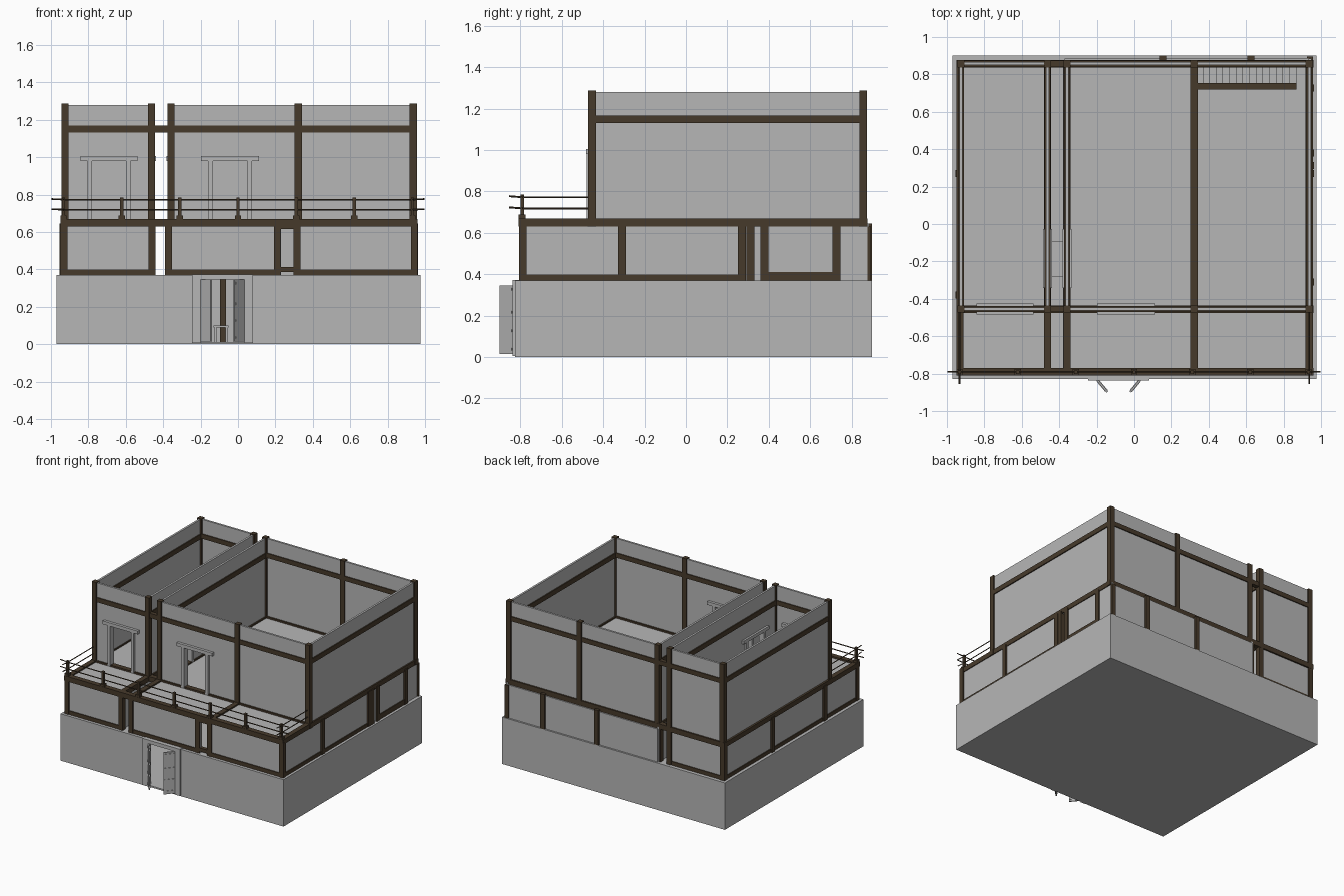
import bpy, bmesh, math
from mathutils import Matrix, Vector

if "Cube" in bpy.data.objects:
    bpy.data.objects.remove(bpy.data.objects["Cube"])


def material(name, col):
    m = bpy.data.materials.new(name)
    m.diffuse_color = (*col, 1)
    m.use_nodes = True
    m.node_tree.nodes["Principled BSDF"].inputs["Base Color"].default_value = m.diffuse_color
    return m


GREY = material("plaster_grey", (0.47, 0.47, 0.47))
BROWN = material("dark_timber", (0.062, 0.042, 0.024))


def boxes(name, mat, items):
    """One object from boxes given as (x0, x1, y0, y1, z0, z1)."""
    bm = bmesh.new()
    for x0, x1, y0, y1, z0, z1 in items:
        mtx = Matrix.Translation(((x0 + x1) / 2, (y0 + y1) / 2, (z0 + z1) / 2))
        mtx = mtx @ Matrix.Diagonal((abs(x1 - x0), abs(y1 - y0), abs(z1 - z0), 1))
        bmesh.ops.create_cube(bm, size=1, matrix=mtx)
    me = bpy.data.meshes.new(name)
    bm.to_mesh(me)
    bm.free()
    me.materials.append(mat)
    ob = bpy.data.objects.new(name, me)
    bpy.context.collection.objects.link(ob)
    return ob


def wall_x(y, x0, x1, z0, z1, t=0.016, door=None):
    """Wall along x, with an optional door (x0, x1, top)."""
    a, b = y - t / 2, y + t / 2
    if not door:
        return [(x0, x1, a, b, z0, z1)]
    d0, d1, dz = door
    return [(x0, d0, a, b, z0, z1), (d1, x1, a, b, z0, z1), (d0, d1, a, b, dz, z1)]


def wall_y(x, y0, y1, z0, z1, t=0.016, door=None):
    return [(c, d, a, b, e, f) for a, b, c, d, e, f in wall_x(x, y0, y1, z0, z1, t, door)]


def post(x, y, z0, z1, w=0.038):
    return (x - w / 2, x + w / 2, y - w / 2, y + w / 2, z0, z1)


# Main levels
B, F, T = 0.37, 0.665, 1.28
XS = (-0.925, -0.463, -0.358, 0.322, 0.937)   # upper post lines
YF, YB, YD = -0.455, 0.857, -0.79             # upper front, back, balcony front

# Base storey: hollow, with a door opening in front
boxes("base_walls", GREY,
      wall_x(-0.815, -0.97, 0.977, 0, B, 0.025, (-0.2, 0.035, 0.345))
      + wall_x(0.89, -0.97, 0.977, 0, B, 0.02)
      + wall_y(-0.96, -0.81, 0.89, 0, B, 0.02) + wall_y(0.967, -0.81, 0.89, 0, B, 0.02))
boxes("base_floor", GREY, [(-0.97, 0.977, -0.827, 0.9, 0, 0.012)])
boxes("base_ceiling", GREY, [(-0.965, 0.972, -0.822, 0.895, B - 0.012, B)])
boxes("base_door_frame", GREY, [(-0.245, -0.2, -0.838, -0.8, 0.005, B),
                                (0.035, 0.08, -0.838, -0.8, 0.005, B),
                                (-0.245, 0.08, -0.838, -0.8, 0.345, B + 0.003)])

# Open front door leaves with raised rails
for side, hx, ang in (("left", -0.198, -50), ("right", 0.033, 230)):
    L = 0.085
    s = 1 if side == "left" else -1
    leaf = boxes(side + "_door_leaf", GREY,
                 [(0, L, -0.005, 0.005, 0.015, 0.345)]
                 + [(0.006, L - 0.006, -0.008, 0.008, z, z + 0.012)
                    for z in (0.03, 0.12, 0.21, 0.32)])
    leaf.location = (hx, -0.833, 0)
    leaf.rotation_euler = (0, 0, math.radians(ang))

# Interior post and small stand seen through the door
boxes("inner_post", BROWN, [post(-0.08, 0.05, 0.012, B - 0.012, 0.034)])
boxes("inner_stand", GREY, [(-0.13, -0.05, -0.1, -0.02, 0.088, 0.1)]
      + [post(x, y, 0, 0.09, 0.012) for x in (-0.12, -0.06) for y in (-0.09, -0.03)])

# Middle storey walls: two houses with an open alley between
boxes("middle_front_wall", GREY, wall_x(YD, -0.925, -0.46, B, F - 0.02)
      + wall_x(YD, -0.372, 0.94, B, F - 0.02, door=(0.23, 0.30, 0.62)))
boxes("middle_back_wall", GREY, wall_x(YB, -0.925, -0.463, B, F - 0.02)
      + wall_x(0.878, -0.372, 0.94, B, F - 0.035))
boxes("middle_side_walls", GREY,
      wall_y(-0.93, YD, YB, B, F - 0.02) + wall_y(-0.463, YD, YB, B, F - 0.02)
      + wall_y(-0.372, YD, 0.878, B, F - 0.02)
      + wall_y(0.942, YD, 0.884, B, F - 0.02, door=(0.33, 0.36, 0.63)))
boxes("middle_front_posts", BROWN,
      [post(x, YD, B, F - 0.02, 0.036) for x in (-0.93, -0.46, -0.372, 0.21, 0.315, 0.943)])
boxes("middle_back_posts", BROWN,
      [post(x, YB, B, F - 0.02) for x in (-0.93, -0.463, -0.372)]
      + [post(x, 0.882, B, F - 0.02, 0.036) for x in (0.155, 0.625)]
      + [(0.925, 0.957, 0.878, 0.895, B, F - 0.035)])
boxes("middle_side_posts", BROWN,
      [post(0.943, y, B, F - 0.02, 0.038) for y in (-0.31, 0.27, 0.312, 0.38, 0.727)]
      + [post(-0.935, y, B, F - 0.02, 0.038) for y in (-0.38, 0.27)])
boxes("front_sills", BROWN,
      [(a, b, YD - 0.015, YD + 0.015, B, 0.4)
       for a, b in ((-0.93, -0.46), (-0.372, 0.21), (0.315, 0.943))]
      + [(0.21, 0.315, YD - 0.015, YD + 0.015, 0.385, 0.412),
         (0.21, 0.315, YD - 0.015, YD + 0.015, 0.615, 0.635)])
boxes("side_sills", BROWN,
      [(0.928, 0.957, YD, 0.27, B, 0.398), (0.928, 0.957, 0.38, 0.727, B, 0.41),
       (-0.945, -0.915, YD, YB, B, 0.398),
       (-0.93, -0.463, YB - 0.015, YB + 0.015, B, 0.4)])

# Upper floor slabs and balcony decks, with a stair hole at the back right
boxes("upper_floor", GREY, [
    (-0.93, -0.455, YD, YB, 0.642, 0.657), (-0.365, 0.94, YD, 0.74, 0.642, 0.657),
    (-0.365, 0.335, 0.74, YB, 0.642, 0.657), (0.87, 0.94, 0.74, YB, 0.642, 0.657)])
boxes("alley_bridge", GREY, [(-0.455, -0.365, -0.28, -0.09, 0.645, 0.662)])

# Floor beams
boxes("floor_beams", BROWN,
      [(-0.95, 0.96, y - 0.02, y + 0.02, 0.63, 0.67) for y in (YD, YF, YB)]
      + [(x - 0.019, x + 0.019, YD, YB, 0.63, 0.668) for x in (-0.93, *XS[1:])]
      + [(0.335, 0.87, 0.72, 0.755, 0.63, 0.668)])

# Staircase under the stair hole
N = 15
boxes("stairs", GREY, [(0.335 + i * 0.0355, 0.335 + (i + 1) * 0.0355, 0.755, 0.84,
                        0.64 - (i + 1) * 0.018, 0.652 - i * 0.018) for i in range(N)])

# Upper storey walls
D1, D2, D3 = (-0.78, -0.6, 0.98), (-0.135, 0.05, 0.98), (-0.28, -0.09, 0.98)
boxes("upper_front_wall", GREY, wall_x(YF, XS[0], XS[1], 0.65, T, door=D1)
      + wall_x(YF, XS[2], XS[4], 0.65, T, door=D2))
boxes("upper_back_wall", GREY, wall_x(YB, XS[0], XS[1], 0.65, T)
      + wall_x(YB, XS[2], XS[4], 0.65, T))
boxes("upper_side_walls", GREY, wall_y(XS[0], YF, YB, 0.65, T) + wall_y(XS[4], YF, YB, 0.65, T))
boxes("alley_walls", GREY, wall_y(XS[1], YF, YB, 0.65, T, door=D3)
      + wall_y(XS[2], YF, YB, 0.65, T, door=D3))
boxes("upper_posts", BROWN, [post(x, y, 0.655, 1.287) for x in XS for y in (YF, YB)])
boxes("upper_beams", BROWN,
      [(-0.94, 0.955, y - 0.016, y + 0.016, 1.132, 1.168) for y in (YF, YB)]
      + [(x - 0.016, x + 0.016, YF, YB, 1.13, 1.168) for x in (XS[0], XS[1], XS[2], XS[4])])


# Upper door surrounds: two jambs and a wider lintel
def surround(d0, d1, c, t=0.05):
    a, b = c - t / 2, c + t / 2
    return [(d0 - 0.025, d0, a, b, 0.66, 0.98), (d1, d1 + 0.025, a, b, 0.66, 0.98),
            (d0 - 0.063, d1 + 0.063, a - 0.004, b + 0.004, 0.98, 1.006)]


boxes("left_balcony_door_frame", GREY, surround(D1[0], D1[1], YF))
boxes("right_balcony_door_frame", GREY, surround(D2[0], D2[1], YF))
boxes("alley_door_frames", GREY,
      [(c, d, a, b, e, f) for X in (XS[1], XS[2])
       for a, b, c, d, e, f in surround(D3[0], D3[1], X, 0.04)])

# Balcony railing: posts with wider feet, thin round rails overhanging the corners
px = [-0.933 + i * 0.311 for i in range(7)]
boxes("railing_posts", BROWN, [post(x, YD - 0.002, 0.665, 0.785, 0.018) for x in px]
      + [post(x, YD - 0.002, 0.665, 0.688, 0.034) for x in px])


def rail(name, pts, r=0.0045):
    cu = bpy.data.curves.new(name, 'CURVE')
    cu.dimensions = '3D'
    cu.bevel_depth = r
    cu.bevel_resolution = 0
    cu.use_fill_caps = True
    sp = cu.splines.new('POLY')
    sp.points.add(len(pts) - 1)
    for p, co in zip(sp.points, pts):
        p.co = (*co, 1)
    cu.materials.append(BROWN)
    bpy.context.collection.objects.link(bpy.data.objects.new(name, cu))


for tag, z in (("lower", 0.718), ("upper", 0.772)):
    rail(tag + "_front_rail", [(-0.998, YD, z + 0.004), (-0.9, YD, z), (0.9, YD, z), (0.998, YD, z + 0.004)])
    for side, x in (("left", -0.933), ("right", 0.937)):
        rail(f"{tag}_{side}_rail", [(x, -0.855, z + 0.005), (x, YD, z), (x, -0.47, z)])
